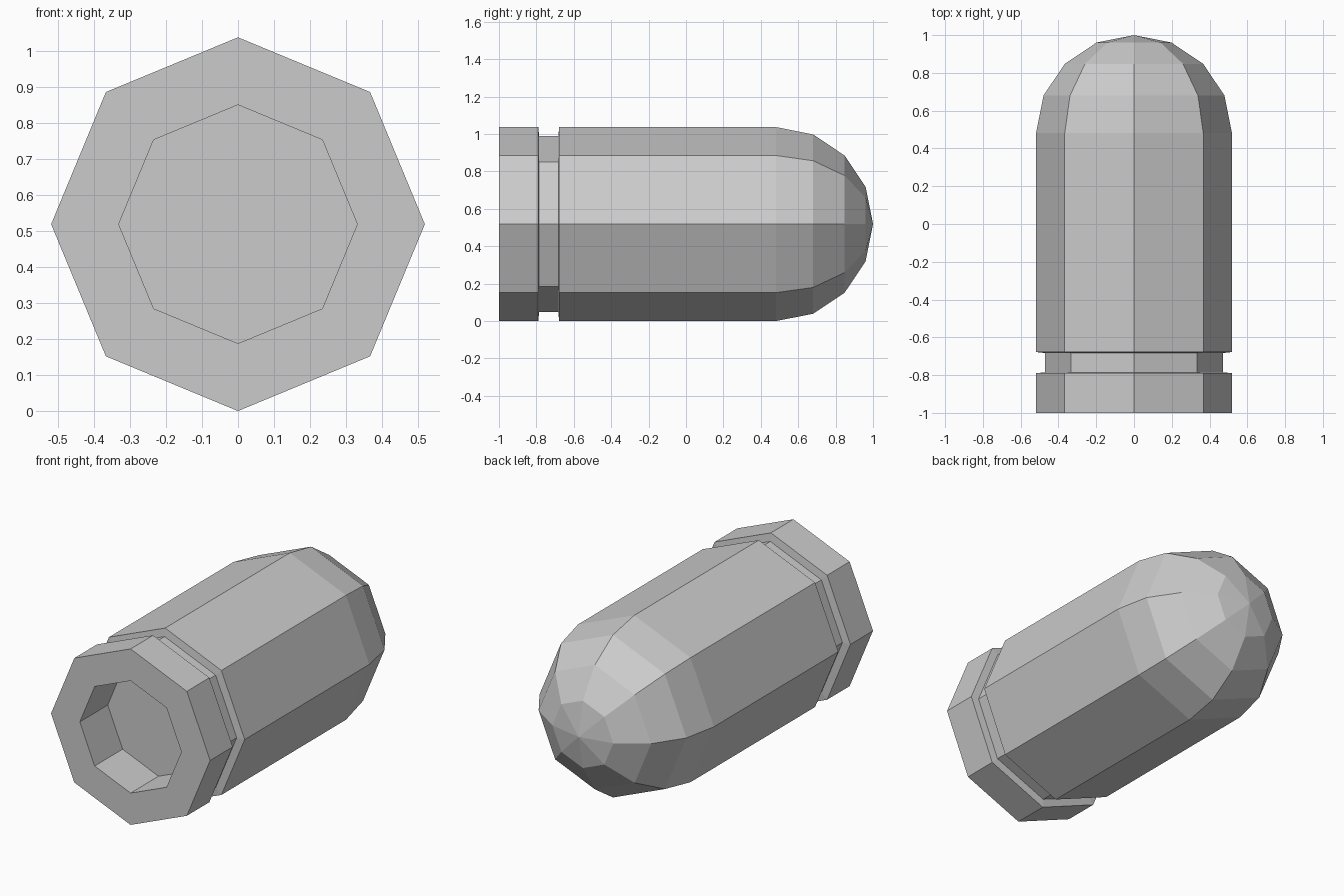
import bpy, bmesh
from math import sin, cos, pi

if "Cube" in bpy.data.objects:
    bpy.data.objects.remove(bpy.data.objects["Cube"])

SIDES = 8
R = 0.5185          # outer radius, also height of the axis
DOME_Y = 1 - R      # where the rounded nose starts


def lathe(name, profile):
    """Turn (radius, y) points around the y axis; radius 0 makes a tip."""
    bm = bmesh.new()
    rings = []
    for r, y in profile:
        if r == 0:
            rings.append([bm.verts.new((0, y, R))] * SIDES)
        else:
            rings.append([bm.verts.new((r * cos(2 * pi * i / SIDES), y,
                                        R + r * sin(2 * pi * i / SIDES)))
                          for i in range(SIDES)])
    for a, b in zip(rings, rings[1:]):
        for i in range(SIDES):
            j = (i + 1) % SIDES
            quad = [a[i], a[j], b[j], b[i]]
            bm.faces.new(list(dict.fromkeys(quad)))
    bm.faces.new(rings[0])          # flat floor of the recess
    bmesh.ops.recalc_face_normals(bm, faces=bm.faces)
    mesh = bpy.data.meshes.new(name)
    bm.to_mesh(mesh)
    bm.free()
    obj = bpy.data.objects.new(name, mesh)
    bpy.context.collection.objects.link(obj)
    return obj


# Recessed socket in the front face
profile = [(0.331, -0.74), (0.331, -1)]
# Base rim and extraction groove with slightly sloped walls
profile += [(R, -1), (R, -0.79), (0.47, -0.785), (0.47, -0.683), (R, -0.678)]
# Straight body running into a hemispherical nose
profile += [(R * cos(k * pi / 8), DOME_Y + R * sin(k * pi / 8)) for k in range(4)]
profile += [(0, 1)]

lathe("round_nosed_body", profile)
